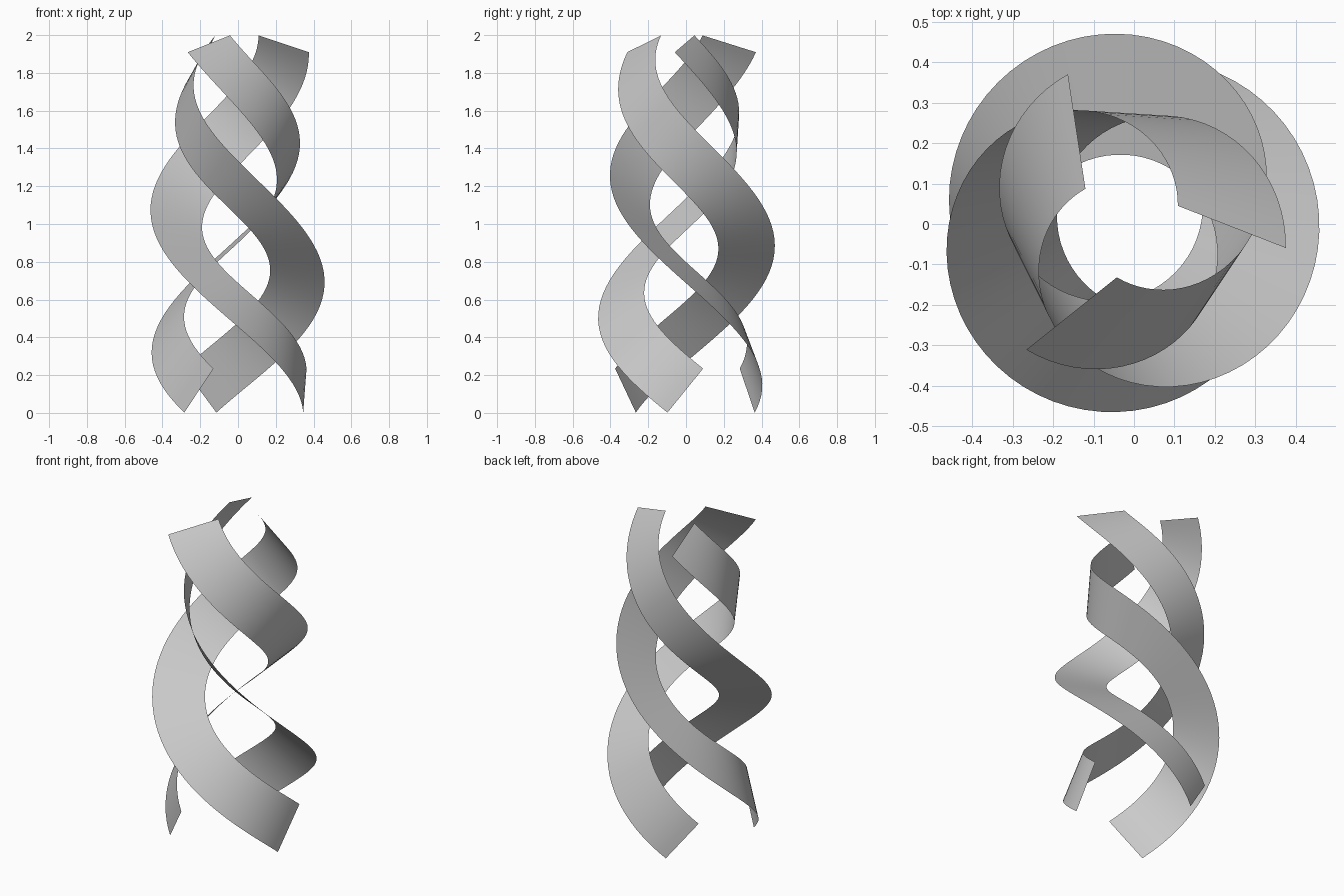
import bpy, bmesh
from math import sin, cos, pi, radians, hypot
from mathutils import Vector

cube = bpy.data.objects.get("Cube")
if cube:
    bpy.data.objects.remove(cube)

AXIS_X = -0.018          # the helix axis sits slightly off centre
Z_TOP, Z_END, Z_EASE = 1.954, 0.118, 0.02
R_TOP, R_END, R_DIP = 0.26, 0.372, 0.135
HALF_WIDTH = 0.15
ROLL_TOP, ROLL_END, ROLL_EASE = radians(154), radians(-93), radians(5.5)
SWEEP = radians(361)
STEPS, ACROSS = 64, 4

grey = bpy.data.materials.new("light grey")
grey.use_nodes = True
colour = (0.6, 0.6, 0.6, 1)
grey.diffuse_color = colour
grey.node_tree.nodes["Principled BSDF"].inputs["Base Color"].default_value = colour


def mix(a, b, t):
    return a + (b - a) * t


def ribbon_point(t, s, start):
    """Point at t along the descending helix and s (-1 to 1) across the strip."""
    angle = start + SWEEP * t
    bulge = sin(pi * t)
    radius = mix(R_TOP, R_END, t) - R_DIP * t * (1 - t) ** 3
    height = mix(Z_TOP, Z_END, t) + Z_EASE * bulge
    drop = (Z_TOP - Z_END - Z_EASE * pi * cos(pi * t)) / SWEEP
    radial = Vector((cos(angle), sin(angle), 0))
    tangent = Vector((-sin(angle), cos(angle), 0))
    up = Vector((0, 0, 1))
    # direction square to both the helix and the radius
    binormal = (tangent * drop + up * radius) / hypot(drop, radius)
    roll = mix(ROLL_TOP, ROLL_END, t) - ROLL_EASE * bulge
    centre = radial * radius + up * height + Vector((AXIS_X, 0, 0))
    return centre + (radial * cos(roll) + binormal * sin(roll)) * HALF_WIDTH * s


def add_ribbon(name, start):
    bm = bmesh.new()
    rows = [[bm.verts.new(ribbon_point(i / STEPS, 2 * j / ACROSS - 1, start))
             for j in range(ACROSS + 1)] for i in range(STEPS + 1)]
    for a, b in zip(rows, rows[1:]):
        for j in range(ACROSS):
            bm.faces.new((a[j], a[j + 1], b[j + 1], b[j])).smooth = True
    mesh = bpy.data.meshes.new(name)
    bm.to_mesh(mesh)
    bm.free()
    mesh.materials.append(grey)
    bpy.context.collection.objects.link(bpy.data.objects.new(name, mesh))


# three matching twisted strips, a third of a turn apart
for name, turn in (("right_ribbon", 0), ("back_ribbon", 1), ("front_ribbon", 2)):
    add_ribbon(name, radians(-1.6 + 120 * turn))
